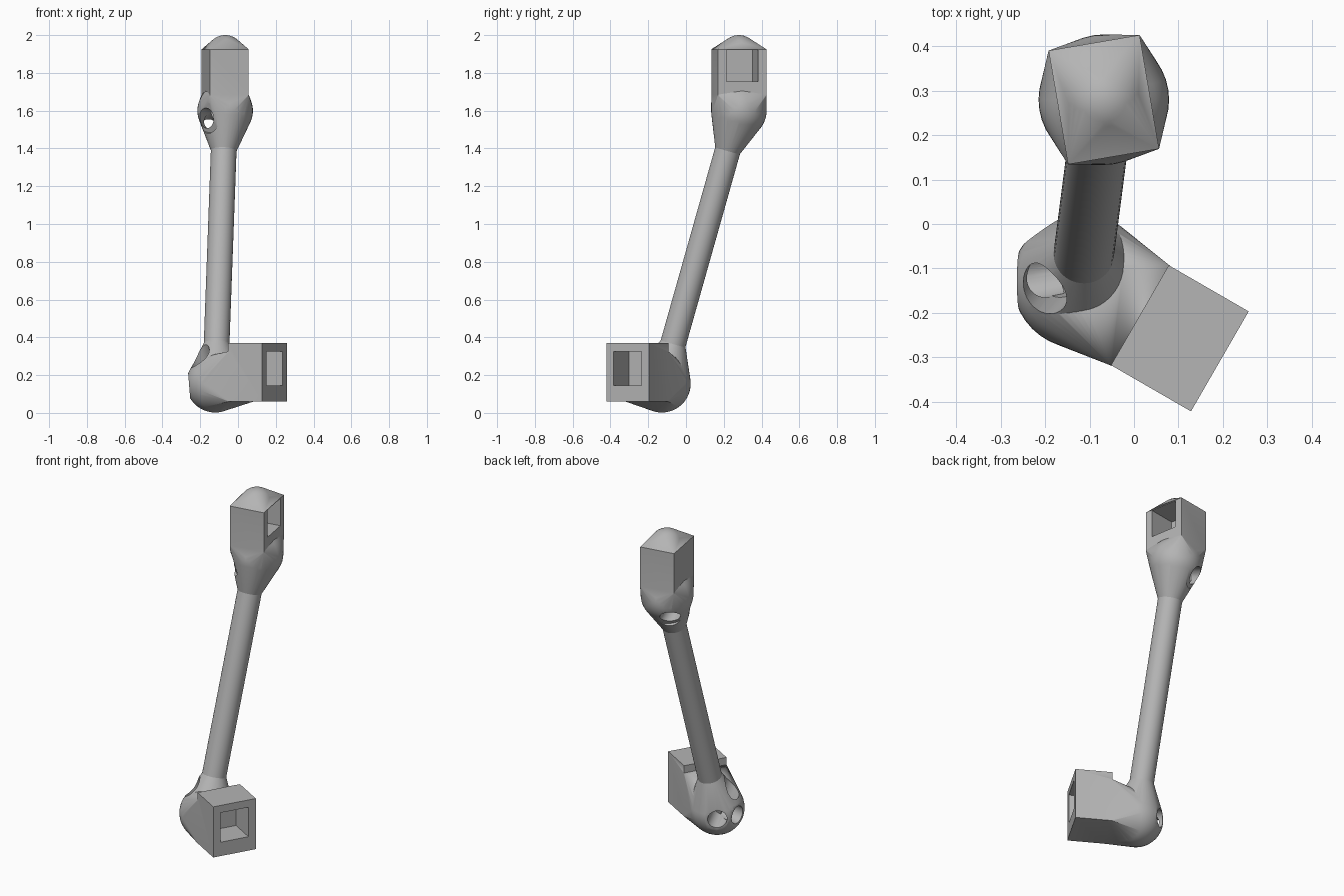
import bpy, bmesh, math
from mathutils import Vector, Matrix

old = bpy.data.objects.get("Cube")
if old:
    bpy.data.objects.remove(old, do_unlink=True)

grey = bpy.data.materials.new("plain_grey")
grey.use_nodes = True
COLOUR = (0.46, 0.46, 0.46, 1)
grey.diffuse_color = COLOUR
grey.node_tree.nodes["Principled BSDF"].inputs["Base Color"].default_value = COLOUR


def hull(name, points):
    """Convex solid wrapped around a set of points."""
    bm = bmesh.new()
    for p in points:
        bm.verts.new(p)
    res = bmesh.ops.convex_hull(bm, input=bm.verts[:])
    loose = set(res["geom_interior"]) | set(res["geom_unused"])
    bmesh.ops.delete(bm, geom=[g for g in loose if isinstance(g, bmesh.types.BMVert)], context='VERTS')
    bmesh.ops.dissolve_limit(bm, angle_limit=0.002, verts=bm.verts[:], edges=bm.edges[:])
    bmesh.ops.recalc_face_normals(bm, faces=bm.faces[:])
    mesh = bpy.data.meshes.new(name)
    bm.to_mesh(mesh)
    bm.free()
    obj = bpy.data.objects.new(name, mesh)
    bpy.context.collection.objects.link(obj)
    mesh.materials.append(grey)
    return obj


def ball(centre, r, seg=40, rings=24):
    return [centre + r * Vector((math.sin(a) * math.cos(b), math.sin(a) * math.sin(b), math.cos(a)))
            for a in (math.pi * i / rings for i in range(rings + 1))
            for b in (math.tau * j / seg for j in range(seg))]


def disc(centre, axis, r, seg=40):
    turn = axis.to_track_quat('Z', 'Y')
    return [centre + turn @ Vector((r * math.cos(math.tau * i / seg), r * math.sin(math.tau * i / seg), 0))
            for i in range(seg)]


def block(frame, xs, ys, zs):
    return [frame @ Vector((x, y, z)) for x in xs for y in ys for z in zs]


def cylinder(name, a, b, r):
    return hull(name, disc(a, b - a, r) + disc(b, b - a, r))


def combine(target, tool, operation):
    mod = target.modifiers.new("bool", 'BOOLEAN')
    mod.operation, mod.solver, mod.object = operation, 'EXACT', tool
    bpy.context.view_layer.objects.active = target
    bpy.ops.object.modifier_apply(modifier=mod.name)
    bpy.data.objects.remove(tool, do_unlink=True)


def drill(target, centre, meet, direction, r, flat=True):
    """Cord hole running from the meeting point out through the hub, with a flat rim."""
    d = Vector(direction).normalized()
    if flat:
        combine(target, cylinder("rim", centre + d * 0.138, centre + d * 0.2, 0.085), 'DIFFERENCE')
    inner = centre + Vector(meet)
    out = (centre + d * 0.15 - inner).normalized()
    combine(target, cylinder("hole", inner, inner + out * 0.25, r), 'DIFFERENCE')


# Hub centres and strut axis
low = Vector((-0.121, -0.128, 0.155))
high = Vector((-0.068, 0.28, 1.6))
axis = (high - low).normalized()
low_frame = Matrix.Translation(low) @ Matrix.Rotation(math.radians(-30), 4, 'Z')
high_frame = Matrix.Translation(high) @ Matrix.Rotation(math.radians(9.7), 4, 'Z')
HUB, ROD, NECK = 0.153, 0.068, 0.22
width, socket = (-0.13, 0.13), (-0.085, 0.085)

# Lower hub: ball blended into the socket box and the rod
lower = hull("lower_hub", ball(low, HUB) + block(low_frame, (0.155, 0.16), width, (-0.095, 0.17)))
combine(lower, hull("neck", ball(low, HUB) + disc(low + axis * NECK, axis, ROD)), 'UNION')
combine(lower, hull("box", block(low_frame, (0.155, 0.363), width, (-0.095, 0.215))), 'UNION')
combine(lower, hull("socket", block(low_frame, (0.2, 0.4), socket, (-0.01, 0.17))), 'DIFFERENCE')
low_meet = (-0.05, 0.02, 0.02)
drill(lower, low, low_meet, (-1, 0, -0.08), 0.052)
drill(lower, low, low_meet, (-0.56, 0.83, -0.08), 0.052)
drill(lower, low, low_meet, (-0.52, -0.1, 0.85), 0.06, False)

# Upper hub: ball blended up into a domed socket box
upper = hull("upper_hub", ball(high, 0.147) + block(high_frame, (-0.104, 0.104), width, (0.08, 0.085)))
combine(upper, hull("neck", ball(high, 0.147) + disc(high - axis * NECK, axis, ROD)), 'UNION')
combine(upper, hull("box", block(high_frame, (-0.104, 0.104), width, (0.08, 0.325))
                    + ball(high + Vector((0, 0, 0.3)), 0.1)), 'UNION')
combine(upper, hull("socket", block(high_frame, (-0.065, 0.2), socket, (0.155, 0.322))), 'DIFFERENCE')
high_meet = (-0.06, 0, -0.055)
drill(upper, high, high_meet, (-0.62, -0.6, -0.22), 0.05)
drill(upper, high, high_meet, (-0.5, 0.6, -0.6), 0.05)

# Leaning rod between the hubs
rod = cylinder("rod", low + axis * 0.2, high - axis * 0.2, ROD)

for obj in (lower, upper, rod):
    bpy.ops.object.select_all(action='DESELECT')
    obj.select_set(True)
    bpy.context.view_layer.objects.active = obj
    bpy.ops.object.shade_smooth_by_angle(angle=math.radians(25))
